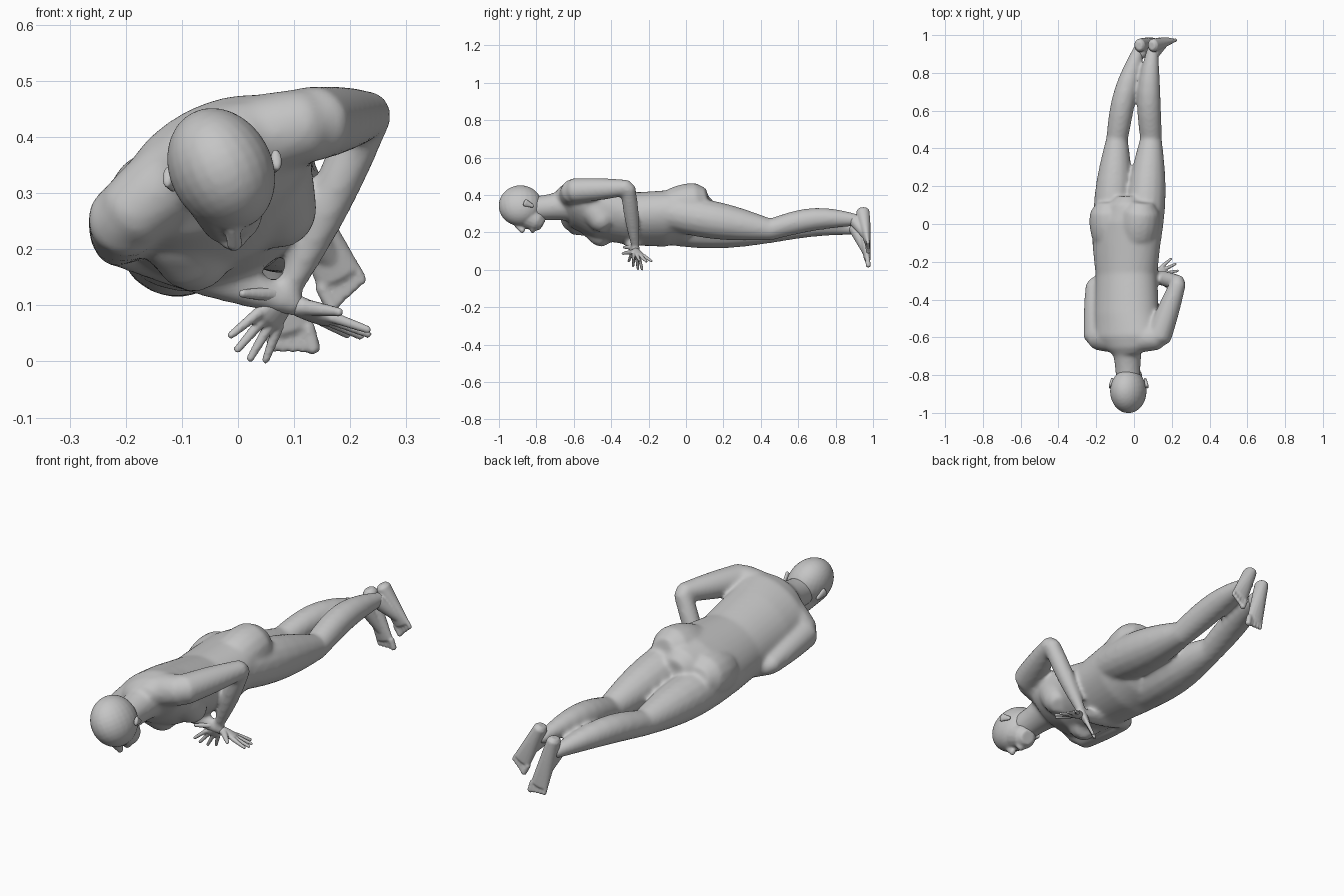
import bpy, bmesh, math
from mathutils import Vector, Matrix

default_cube = bpy.data.objects.get("Cube")
if default_cube:
    bpy.data.objects.remove(default_cube)

GREY = (0.56, 0.56, 0.56, 1)
skin = bpy.data.materials.new("plain grey")
skin.use_nodes = True
skin.diffuse_color = GREY
skin.node_tree.nodes["Principled BSDF"].inputs["Base Color"].default_value = GREY

# The body lies face down, rolled towards its right side
ROLL = Matrix.Rotation(math.radians(-27), 3, 'Y')
SIDE = ROLL @ Vector((1, 0, 0))
BACK = ROLL @ Vector((0, 0, 1))
BACKWARD = Vector((0, 1, 0))
UP = Vector((0, 0, 1))
NO_BOW = Vector((0, 0, 0))


def on_body(across, along, outward):
    """Point relative to the curved spine: sideways, lengthwise, towards the back."""
    spine = Vector((-0.04, along, 0.27 + (along + 0.2) ** 2 / 2))
    return spine + SIDE * across + BACK * outward


def loft(bm, sections, up, sides):
    """Closed tube with rounded ends through (centre, half width, half depth)."""
    first, last = sections[0], sections[-1]
    axis = (last[0] - first[0]).normalized()
    caps = []
    for (centre, width, depth), direction in ((first, -axis), (last, axis)):
        reach = direction * min(width, depth) / 2
        caps.append((centre + reach, width * 0.6, depth * 0.6))
    sections = [caps[0], *sections, caps[1]]
    up = (up - axis * up.dot(axis)).normalized()
    side = axis.cross(up)
    rings = []
    for centre, width, depth in sections:
        ring = []
        for step in range(sides):
            angle = math.tau * step / sides
            offset = side * width * math.cos(angle) + up * depth * math.sin(angle)
            ring.append(bm.verts.new(centre + offset))
        rings.append(ring)
    for ring, following in zip(rings, rings[1:]):
        for step in range(sides):
            after = (step + 1) % sides
            bm.faces.new((ring[step], ring[after], following[after], following[step]))
    bm.faces.new(rings[0])
    bm.faces.new(rings[-1])


def limb(bm, start, end, start_radius, end_radius, up=UP, bulge=0, bow=NO_BOW,
         start_flat=1, end_flat=1, sides=16):
    """Tapered part between two joints, swelling and bowing in the middle."""
    start, end = Vector(start), Vector(end)
    sections = []
    parts = 8
    for step in range(parts + 1):
        t = step / parts
        swell = math.sin(math.pi * t)
        radius = start_radius + (end_radius - start_radius) * t + bulge * swell
        flat = start_flat + (end_flat - start_flat) * t
        sections.append((start.lerp(end, t) + bow * swell, radius, radius * flat))
    loft(bm, sections, up, sides)


def finish(bm, name, voxel, softness):
    """Fuse the parts into one smooth skin and make it an object."""
    bmesh.ops.recalc_face_normals(bm, faces=bm.faces)
    mesh = bpy.data.meshes.new(name)
    bm.to_mesh(mesh)
    bm.free()
    mesh.materials.append(skin)
    part = bpy.data.objects.new(name, mesh)
    bpy.context.scene.collection.objects.link(part)
    fuse = part.modifiers.new("fuse", 'REMESH')
    fuse.mode = 'VOXEL'
    fuse.voxel_size = voxel
    fuse.use_smooth_shade = True
    relax = part.modifiers.new("relax", 'SMOOTH')
    relax.factor = 0.5
    relax.iterations = softness


def hand(name, wrist, along, thumb_side):
    """Palm with four fanned fingers and a thumb."""
    bm = bmesh.new()
    along = along.normalized()
    across = (thumb_side - along * thumb_side.dot(along)).normalized()
    normal = along.cross(across)
    limb(bm, wrist, wrist + along * 0.065, 0.023, 0.037, normal, start_flat=0.8, end_flat=0.35)
    for finger in range(4):
        fan = finger - 1.5
        base = wrist + along * 0.06 + across * fan * 0.019
        direction = (along + across * fan / 4).normalized()
        length = 0.085 - abs(fan) / 100
        limb(bm, base, base + direction * length, 0.011, 0.007, normal, sides=8)
    base = wrist + (along + across) * 0.014
    direction = (along / 2 + across).normalized()
    limb(bm, base, base + direction * 0.085, 0.016, 0.008, normal, sides=8)
    finish(bm, name, 0.0035, 4)


def foot(name, heel, ball, inner):
    """Foot hanging toes down with the sole facing backward."""
    bm = bmesh.new()
    along = (ball - heel).normalized()
    across = along.cross(BACKWARD).normalized() * inner
    limb(bm, heel, ball, 0.03, 0.043, BACKWARD, start_flat=1.2, end_flat=0.4)
    # instep running down from the ankle
    limb(bm, heel - BACKWARD * 0.045 - UP * 0.05, heel.lerp(ball, 0.8), 0.033, 0.024)
    for toe in range(5):
        base = ball + across * (2 - toe) * 0.017
        length = 0.045 - toe * 0.005
        radius = 0.01 if toe else 0.014
        limb(bm, base, base + along * length, radius, radius, BACKWARD, sides=8)
    finish(bm, name, 0.0045, 6)


# Joints of the left and right limbs
left_knee, right_knee = Vector((0.09, 0.45, 0.215)), Vector((-0.09, 0.45, 0.2))
left_ankle, right_ankle = Vector((0.1, 0.94, 0.265)), Vector((0.03, 0.94, 0.215))
left_elbow, right_elbow = Vector((0.235, -0.31, 0.44)), Vector((-0.215, -0.32, 0.21))
left_wrist, right_wrist = Vector((0.09, -0.27, 0.125)), Vector((0.105, -0.27, 0.1))

# Torso, from the crotch to the base of the neck: place, half width, half depth
body = bmesh.new()
torso = ((0.1, 0.1, 0.09), (0, 0.18, 0.13), (-0.1, 0.19, 0.14), (-0.27, 0.17, 0.135),
         (-0.48, 0.18, 0.135), (-0.6, 0.18, 0.11), (-0.66, 0.12, 0.07))
loft(body, [(on_body(0, along, 0), width, depth) for along, width, depth in torso], BACK, 32)
skull_base = Vector((-0.03, -0.82, 0.325))
limb(body, on_body(0, -0.6, 0), skull_base, 0.095, 0.066, BACK, bulge=-0.008)

for sign, knee, ankle, elbow, wrist in (
        (1, left_knee, left_ankle, left_elbow, left_wrist),
        (-1, right_knee, right_ankle, right_elbow, right_wrist)):
    # Buttock, thigh and calf
    limb(body, on_body(sign * 0.08, -0.07, 0.025), on_body(sign * 0.095, 0.07, 0.02),
         0.1, 0.1, bulge=0.008)
    limb(body, on_body(sign * 0.095, -0.14, 0), knee, 0.09, 0.058, bulge=0.027)
    limb(body, knee, ankle, 0.058, 0.028, bulge=0.018, bow=BACK * 0.035)
    # Breast, kept shallow on the chest
    limb(body, on_body(sign * 0.085, -0.48, -0.04), on_body(sign * 0.085, -0.44, -0.1),
         0.085, 0.065, BACKWARD)
    # Shoulder, upper arm and forearm
    shoulder = on_body(sign * 0.185, -0.6, -0.012)
    limb(body, on_body(sign * 0.02, -0.61, 0.025), shoulder, 0.07, 0.066, BACKWARD, bulge=0.005)
    limb(body, shoulder, elbow, 0.068, 0.042, bulge=0.004)
    limb(body, elbow, wrist, 0.04, 0.022, BACKWARD, bulge=0.009)
finish(body, "body", 0.009, 14)

# Cranium, jaw, nose and lips
head = bmesh.new()
skull = Matrix.LocRotScale(Vector((-0.03, -0.885, 0.343)), ROLL.to_quaternion(),
                           Vector((0.092, 0.117, 0.113)))
bmesh.ops.create_uvsphere(head, u_segments=24, v_segments=16, radius=1, matrix=skull)
limb(head, (-0.025, -0.89, 0.315), (-0.012, -0.79, 0.255), 0.08, 0.055, BACK)
limb(head, (-0.01, -0.91, 0.24), (-0.006, -0.872, 0.208), 0.011, 0.016, sides=8)
limb(head, (-0.03, -0.82, 0.212), (0.015, -0.82, 0.222), 0.008, 0.008,
     bulge=0.006, bow=UP * -0.008, sides=8)
finish(head, "head", 0.006, 6)

# Ears, mirrored across the tilted head
for sign, name in ((1, "left_ear"), (-1, "right_ear")):
    ear = bmesh.new()
    middle = Vector((-0.028 + sign * 0.092, -0.84, 0.335 + sign * 0.015))
    slant = Vector((sign * 0.005, -0.022, 0.01))
    limb(ear, middle - slant, middle + slant, 0.007, 0.01, start_flat=1.4, end_flat=2.2)
    finish(ear, name, 0.004, 3)

hand("left_hand", left_wrist, Vector((-0.5, 0, -0.7)), Vector((-0.5, -0.6, 0.4)))
hand("right_hand", right_wrist, Vector((0.9, 0.3, -0.4)), Vector((0.3, -0.9, 0.1)))
foot("left_foot", Vector((0.1, 0.945, 0.315)), Vector((0.18, 0.97, 0.15)), -1)
foot("right_foot", Vector((0.03, 0.945, 0.275)), Vector((0.09, 0.97, 0.055)), 1)
